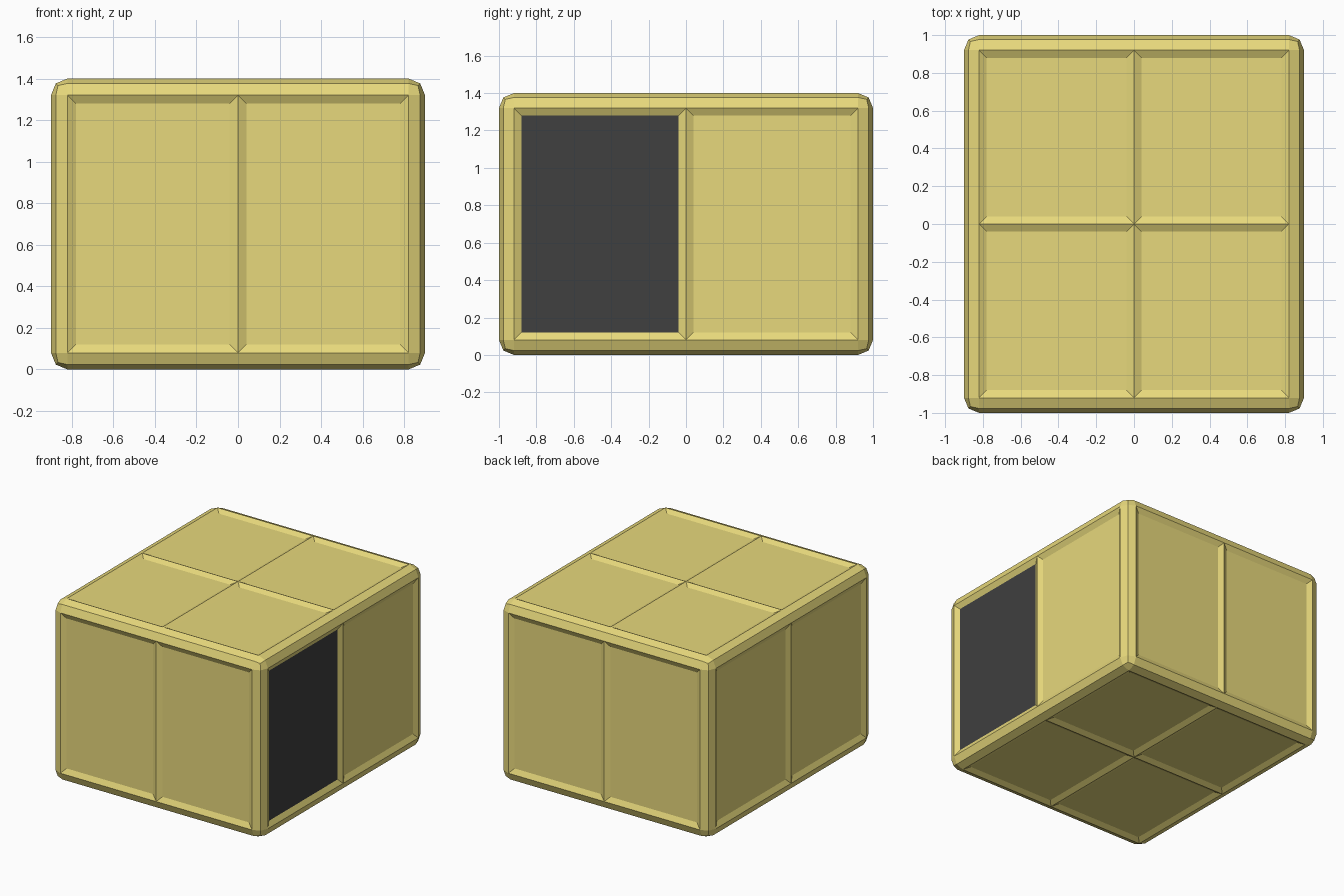
import bpy
import bmesh
from mathutils import Vector

if "Cube" in bpy.data.objects:
    bpy.data.objects.remove(bpy.data.objects["Cube"])

SIZE = Vector((1.8, 2.0, 1.4))
BEVEL, INSET, DEPTH = 0.08, 0.04, 0.02


def material(name, rgb):
    mat = bpy.data.materials.new(name)
    mat.diffuse_color = (*rgb, 1.0)
    mat.use_nodes = True
    mat.node_tree.nodes["Principled BSDF"].inputs["Base Color"].default_value = mat.diffuse_color
    return mat


bm = bmesh.new()

# Block with rounded edges
bmesh.ops.create_cube(bm, size=1.0)
bmesh.ops.scale(bm, vec=SIZE, verts=bm.verts)
bmesh.ops.translate(bm, vec=(0, 0, SIZE.z / 2), verts=bm.verts)
bmesh.ops.bevel(bm, geom=bm.edges[:], offset=BEVEL, segments=2,
                profile=0.5, affect='EDGES')

# Split the sides into panels through the middle
for normal in ((1, 0, 0), (0, 1, 0)):
    bmesh.ops.bisect_plane(bm, geom=bm.verts[:] + bm.edges[:] + bm.faces[:],
                           plane_co=(0, 0, 0), plane_no=normal)
bm.normal_update()

# Recess every flat panel with sloped walls
panels = [f for f in bm.faces if max(abs(c) for c in f.normal) > 0.999]
bmesh.ops.inset_individual(bm, faces=panels, thickness=INSET, depth=-DEPTH,
                           use_even_offset=True)
bm.normal_update()

# Dark panel on the right side, towards the front
for f in panels:
    c = f.calc_center_median()
    if f.normal.x > 0.99 and c.y < 0:
        f.material_index = 1

mesh = bpy.data.meshes.new("panelled_crate")
bm.to_mesh(mesh)
bm.free()
mesh.materials.append(material("yellow_shell", (0.80, 0.69, 0.20)))
mesh.materials.append(material("dark_panel", (0.05, 0.05, 0.05)))
bpy.context.collection.objects.link(bpy.data.objects.new("panelled_crate", mesh))
